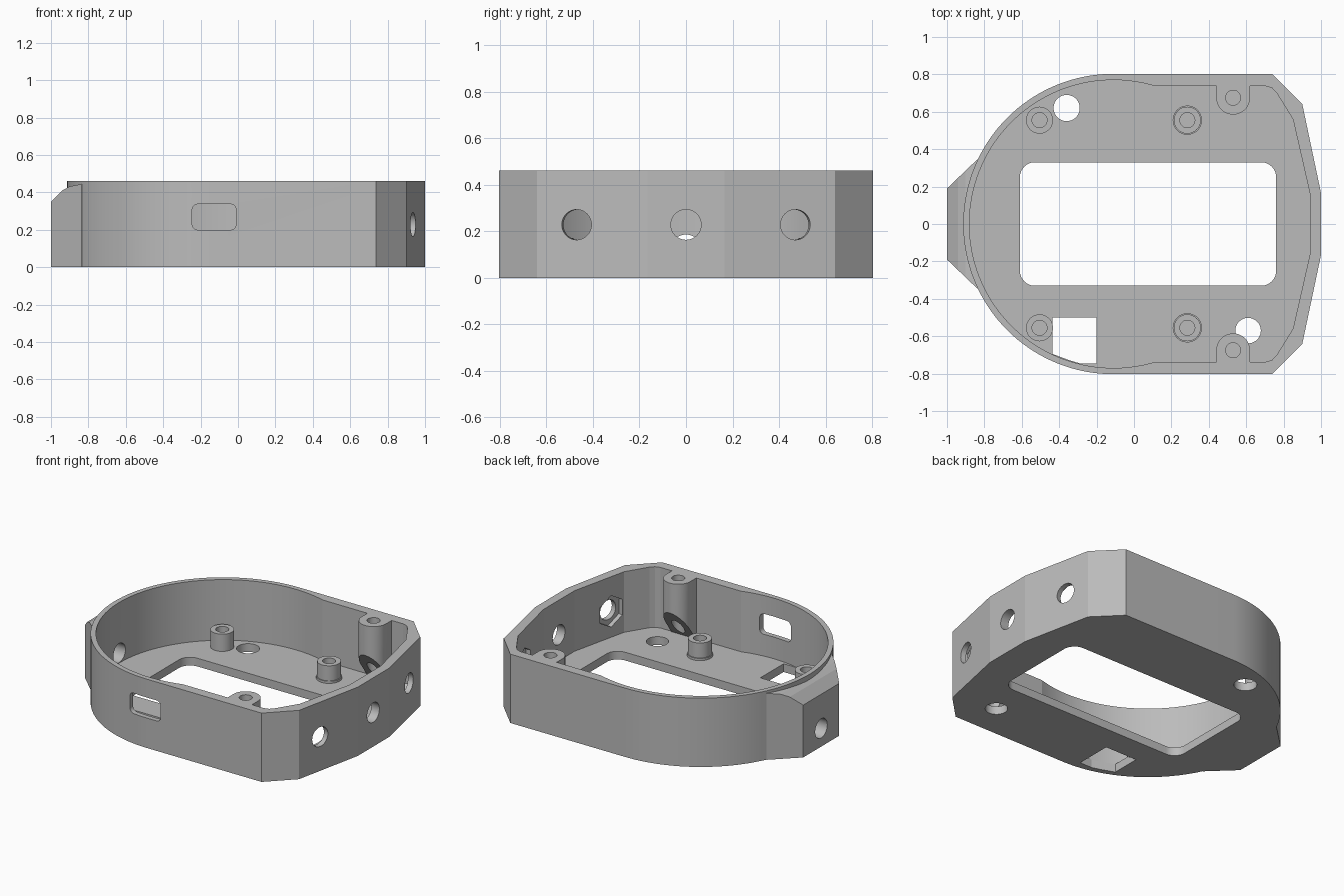
import bpy, bmesh
from math import sin, cos, pi, radians, atan2
from mathutils import Matrix, Vector

cube = bpy.data.objects.get("Cube")
if cube:
    bpy.data.objects.remove(cube, do_unlink=True)

grey = bpy.data.materials.new("light_grey")
grey.use_nodes = True
grey.diffuse_color = (0.5, 0.5, 0.5, 1)
grey.node_tree.nodes["Principled BSDF"].inputs["Base Color"].default_value = grey.diffuse_color

H, FLOOR, CX = 0.46, 0.055, -0.11
UPRIGHT = Matrix.Rotation(pi / 2, 4, "X")   # profile in x-z, extruded along -y


def prism(name, pts, lo, hi, matrix=Matrix()):
    """Extrude a flat outline from lo to hi along its normal."""
    bm = bmesh.new()
    face = bm.faces.new([bm.verts.new((x, y, lo)) for x, y in pts])
    ext = bmesh.ops.extrude_face_region(bm, geom=[face])["geom"]
    moved = [v for v in ext if isinstance(v, bmesh.types.BMVert)]
    bmesh.ops.translate(bm, verts=moved, vec=(0, 0, hi - lo))
    bmesh.ops.recalc_face_normals(bm, faces=bm.faces)
    bm.transform(matrix)
    mesh = bpy.data.meshes.new(name)
    bm.to_mesh(mesh)
    bm.free()
    mesh.materials.append(grey)
    obj = bpy.data.objects.new(name, mesh)
    bpy.context.collection.objects.link(obj)
    return obj


def arc(cx, cy, r, a, b, n):
    return [(cx + r * cos(a + (b - a) * i / n), cy + r * sin(a + (b - a) * i / n))
            for i in range(n + 1)]


def disc(x, y, r, n=48):
    return arc(x, y, r, 0, 2 * pi, n)[:-1]


def rounded(x0, x1, y0, y1, r):
    pts = []
    for k, (x, y) in enumerate([(x1 - r, y1 - r), (x0 + r, y1 - r), (x0 + r, y0 + r), (x1 - r, y0 + r)]):
        pts += arc(x, y, r, k * pi / 2, (k + 1) * pi / 2, 12)
    return pts


def mirrored(half):
    return half + [(x, -y) for x, y in reversed(half)]


def combine(obj, tool, operation="DIFFERENCE"):
    mod = obj.modifiers.new("cut", "BOOLEAN")
    mod.operation, mod.object, mod.solver = operation, tool, "EXACT"
    bpy.context.view_layer.update()
    mesh = bpy.data.meshes.new_from_object(obj.evaluated_get(bpy.context.evaluated_depsgraph_get()))
    obj.modifiers.clear()
    obj.data = mesh
    bpy.data.objects.remove(tool, do_unlink=True)


def finish(obj):
    bpy.ops.object.select_all(action="DESELECT")
    obj.select_set(True)
    bpy.context.view_layer.objects.active = obj
    bpy.ops.object.shade_smooth_by_angle(angle=radians(10))


# Outer shell: round at one end, faceted at the other
round_end = arc(CX, 0, 0.803, pi / 2, 3 * pi / 2, 64)
corner = [(1.0, 0.165), (0.9, 0.64), (0.737, 0.803)]
shell = prism("case_shell", corner + round_end + [(x, -y) for x, y in reversed(corner)], 0, H)

# Lug on the round end with a sloping top
lug = prism("lug", mirrored([(-0.6, 0.345), (-0.838, 0.345), (-1, 0.19)]), 0, 0.45)
combine(lug, prism("slope_cutter", [(-1.1, 0.25), (-1, 0.35), (-0.94, 0.41), (-0.9, 0.432),
                                    (-0.84, 0.444), (-0.5, 0.444), (-0.5, 0.6), (-1.1, 0.6)],
                   -1, 1, UPRIGHT))
combine(shell, lug, "UNION")

# Hollow inside
join = radians(73.4)
inner = [(0.94, 0.165), (0.85, 0.56), (0.762, 0.702), (0.738, 0.727), (0.705, 0.737)]
inner_round = arc(CX, 0, 0.77, join, 2 * pi - join, 80)
combine(shell, prism("cavity", inner + inner_round + [(x, -y) for x, y in reversed(inner)], FLOOR, 1))

# Openings in the floor
floor_cuts = [rounded(-0.61, 0.76, -0.33, 0.33, 0.08),
              disc(-0.36, 0.62, 0.07), disc(0.61, -0.57, 0.068),
              [(-0.435, -0.5), (-0.435, -0.695), (-0.35, -0.727), (-0.29, -0.745),
               (-0.2, -0.745), (-0.2, -0.5)]]
for pts in floor_cuts:
    combine(shell, prism("floor_cutter", pts, -0.1, FLOOR + 0.02))

# Slot in the front wall
combine(shell, prism("slot_cutter", rounded(-0.245, -0.01, 0.2, 0.337, 0.03), 0.65, 0.9, UPRIGHT))


def aim(x, y, z, turn):
    """Local z points outward along x, turned about the vertical."""
    return (Matrix.Translation(Vector((x, y, z))) @ Matrix.Rotation(turn, 4, "Z")
            @ Matrix.Rotation(pi / 2, 4, "Y"))


# Round holes through the faceted wall, the outer two with hexagonal nut recesses
tilt = atan2(0.1, 0.475)
for side in (-1, 0, 1):
    spot = aim(1 - 0.064 * abs(side), 0.47 * side, 0.228, tilt * side)
    combine(shell, prism("hole_cutter", disc(0, 0, 0.065), -0.2, 0.1, spot))
    if side:
        combine(shell, prism("nut_cutter", disc(0, 0, 0.105, 6), -0.16, -0.035, spot))

# Hole through the lug
combine(shell, prism("lug_hole_cutter", disc(0, 0, 0.064), -0.3, 0.3, aim(-0.95, 0, 0.122, 0)))
finish(shell)

for side, label in ((-1, "front"), (1, "back")):
    # Standoffs on the floor
    for x, end in ((-0.505, "left_end"), (0.285, "right_end")):
        y = 0.555 * side
        post = prism(f"{label}_standoff_{end}", disc(x, y, 0.072), FLOOR - 0.01, 0.17)
        if x > 0:
            combine(post, prism("foot", disc(x, y, 0.078), FLOOR - 0.01, FLOOR + 0.015), "UNION")
        combine(post, prism("bore", disc(x, y, 0.04), FLOOR + 0.005, 0.3))
        finish(post)

    # Screw bosses on the side walls, undercut by a steep slope
    outline = [(0.44, 0.739)] + arc(0.53, 0.675, 0.09, pi, 2 * pi, 24) + [(0.62, 0.739)]
    boss = prism(f"{label}_screw_boss", [(x, y * side) for x, y in outline], 0.03, H)
    slope = [(0.5, 0), (0.5, 0.379), (0.585, 0.26), (0.75, 0.03), (0.75, 0)]
    # Profile lies in y-z, extruded along x
    swing = Matrix(((0, 0, 1, 0), (side, 0, 0, 0), (0, 1, 0, 0), (0, 0, 0, 1)))
    cutter = prism("undercut", slope, 0.3, 0.8, swing)
    if side < 0:
        cutter.data.flip_normals()
    combine(boss, cutter)
    combine(boss, prism("bore", disc(0.53, 0.675 * side, 0.04), -0.1, 0.6))
    finish(boss)
